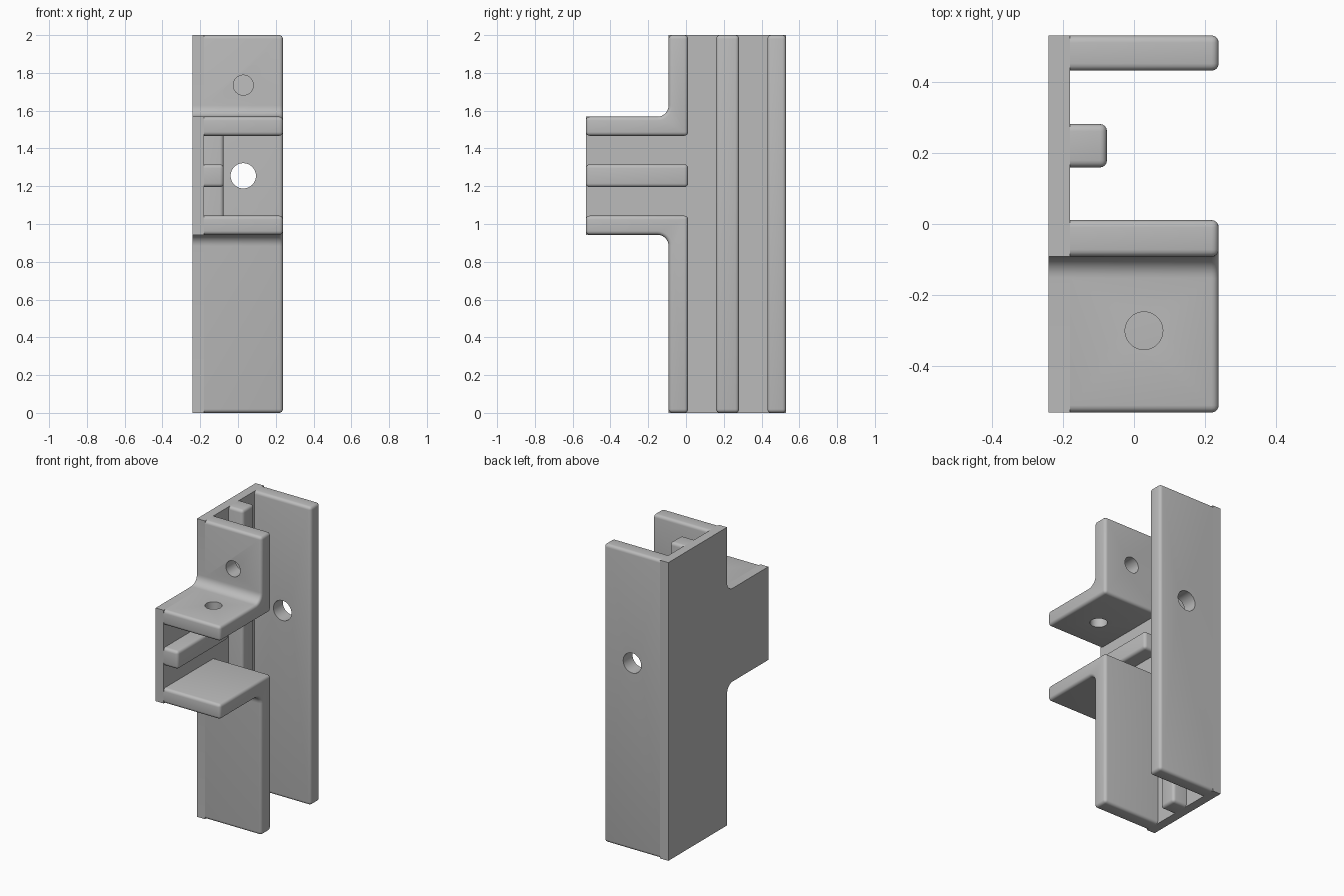
import bpy, bmesh, math
from mathutils import Matrix, Vector

cube = bpy.data.objects.get("Cube")
if cube:
    bpy.data.objects.remove(cube, do_unlink=True)

GREY = (0.5, 0.5, 0.5, 1.0)
mat = bpy.data.materials.new("light grey")
mat.use_nodes = True
mat.diffuse_color = GREY
mat.node_tree.nodes["Principled BSDF"].inputs["Base Color"].default_value = GREY

# Main levels
X_BACK, X_PLATE, X_RIB, X_WALL = -0.24, -0.18, -0.076, 0.238
Y_FRONT, Y_OUT, Y_IN, Y_BACK = -0.53, -0.092, 0.011, 0.53
SHELF_LOW, SHELF_HIGH = (0.943, 1.044), (1.467, 1.568)
FILLET, ROUND, TOP = 0.06, 0.02, 2.0


def fillet(cy, cz, start, end, steps=8):
    """Arc points for the inner corner between a wall and a shelf."""
    angles = [math.radians(start + (end - start) * i / steps) for i in range(steps + 1)]
    return [(cy + FILLET * math.cos(a), cz + FILLET * math.sin(a)) for a in angles]


def rect(y0, y1, z0, z1):
    return [(y0, z0), (y1, z0), (y1, z1), (y0, z1)]


def extrude(name, profile, x0, x1, rounding=0.0):
    """Extrude a y-z profile along x; round all edges except those on the x0 end."""
    bm = bmesh.new()
    face = bm.faces.new([bm.verts.new((x0, y, z)) for y, z in profile])
    ext = bmesh.ops.extrude_face_region(bm, geom=[face], use_keep_orig=True)
    moved = [g for g in ext["geom"] if isinstance(g, bmesh.types.BMVert)]
    bmesh.ops.translate(bm, vec=(x1 - x0, 0, 0), verts=moved)
    bmesh.ops.recalc_face_normals(bm, faces=bm.faces)
    if rounding:
        edges = [e for e in bm.edges
                 if e.calc_face_angle(0) > 0.7
                 and not all(abs(v.co.x - x0) < 1e-4 for v in e.verts)]
        bmesh.ops.bevel(bm, geom=edges, offset=rounding, segments=4,
                        profile=0.5, affect='EDGES', clamp_overlap=True)
    mesh = bpy.data.meshes.new(name)
    bm.to_mesh(mesh)
    bm.free()
    mesh.materials.append(mat)
    ob = bpy.data.objects.new(name, mesh)
    bpy.context.collection.objects.link(ob)
    return ob


def activate(ob):
    bpy.ops.object.select_all(action='DESELECT')
    ob.select_set(True)
    bpy.context.view_layer.objects.active = ob


def drill(ob, centre, axis, radius):
    """Cut a round hole through a part."""
    bm = bmesh.new()
    turn = Vector((0, 0, 1)).rotation_difference(Vector(axis)).to_matrix().to_4x4()
    bmesh.ops.create_cone(bm, cap_ends=True, segments=48, radius1=radius, radius2=radius,
                          depth=0.3, matrix=Matrix.Translation(centre) @ turn)
    mesh = bpy.data.meshes.new("hole_cutter")
    bm.to_mesh(mesh)
    bm.free()
    mesh.materials.append(mat)
    cutter = bpy.data.objects.new("hole_cutter", mesh)
    cutter.hide_render = True
    bpy.context.collection.objects.link(cutter)
    mod = ob.modifiers.new("hole", 'BOOLEAN')
    mod.operation, mod.solver, mod.object = 'DIFFERENCE', 'EXACT', cutter
    activate(ob)
    bpy.ops.object.modifier_apply(modifier=mod.name)
    bpy.data.objects.remove(cutter, do_unlink=True)


# Inner corners above the upper shelf and below the lower shelf
upper_arc = fillet(Y_OUT - FILLET, SHELF_HIGH[1] + FILLET, 0, -90)
lower_arc = fillet(Y_OUT - FILLET, SHELF_LOW[0] - FILLET, 90, 0)

# T-shaped side plate
plate = extrude("side_plate",
                [(Y_OUT, 0), (Y_BACK, 0), (Y_BACK, TOP), (Y_OUT, TOP)] + upper_arc
                + [(Y_FRONT, SHELF_HIGH[1]), (Y_FRONT, SHELF_LOW[0])] + lower_arc,
                X_BACK, X_PLATE)

# Back wall and the two angled flanges
back_wall = extrude("back_wall", rect(0.431, Y_BACK, 0, TOP), X_PLATE, X_WALL, ROUND)
upper_flange = extrude("upper_flange",
                       [(Y_IN, SHELF_HIGH[0]), (Y_IN, TOP), (Y_OUT, TOP)] + upper_arc
                       + [(Y_FRONT, SHELF_HIGH[1]), (Y_FRONT, SHELF_HIGH[0])],
                       X_PLATE, X_WALL, ROUND)
lower_flange = extrude("lower_flange",
                       [(Y_OUT, 0), (Y_IN, 0), (Y_IN, SHELF_LOW[1]),
                        (Y_FRONT, SHELF_LOW[1]), (Y_FRONT, SHELF_LOW[0])] + lower_arc,
                       X_PLATE, X_WALL, ROUND)

# Guide ribs
long_rib = extrude("long_rib", rect(0.159, 0.281, 0, TOP), X_PLATE, X_RIB, ROUND)
short_rib = extrude("short_rib", rect(Y_FRONT, Y_IN, 1.195, 1.316), X_PLATE, X_RIB, ROUND)

# Screw holes
drill(back_wall, (0.028, 0.48, 1.255), (0, 1, 0), 0.067)
drill(upper_flange, (0.028, -0.04, 1.735), (0, 1, 0), 0.053)
drill(upper_flange, (0.028, -0.30, 1.517), (0, 0, 1), 0.053)

for part in (plate, back_wall, upper_flange, lower_flange, long_rib, short_rib):
    activate(part)
    bpy.ops.object.shade_smooth_by_angle(angle=math.radians(35))
